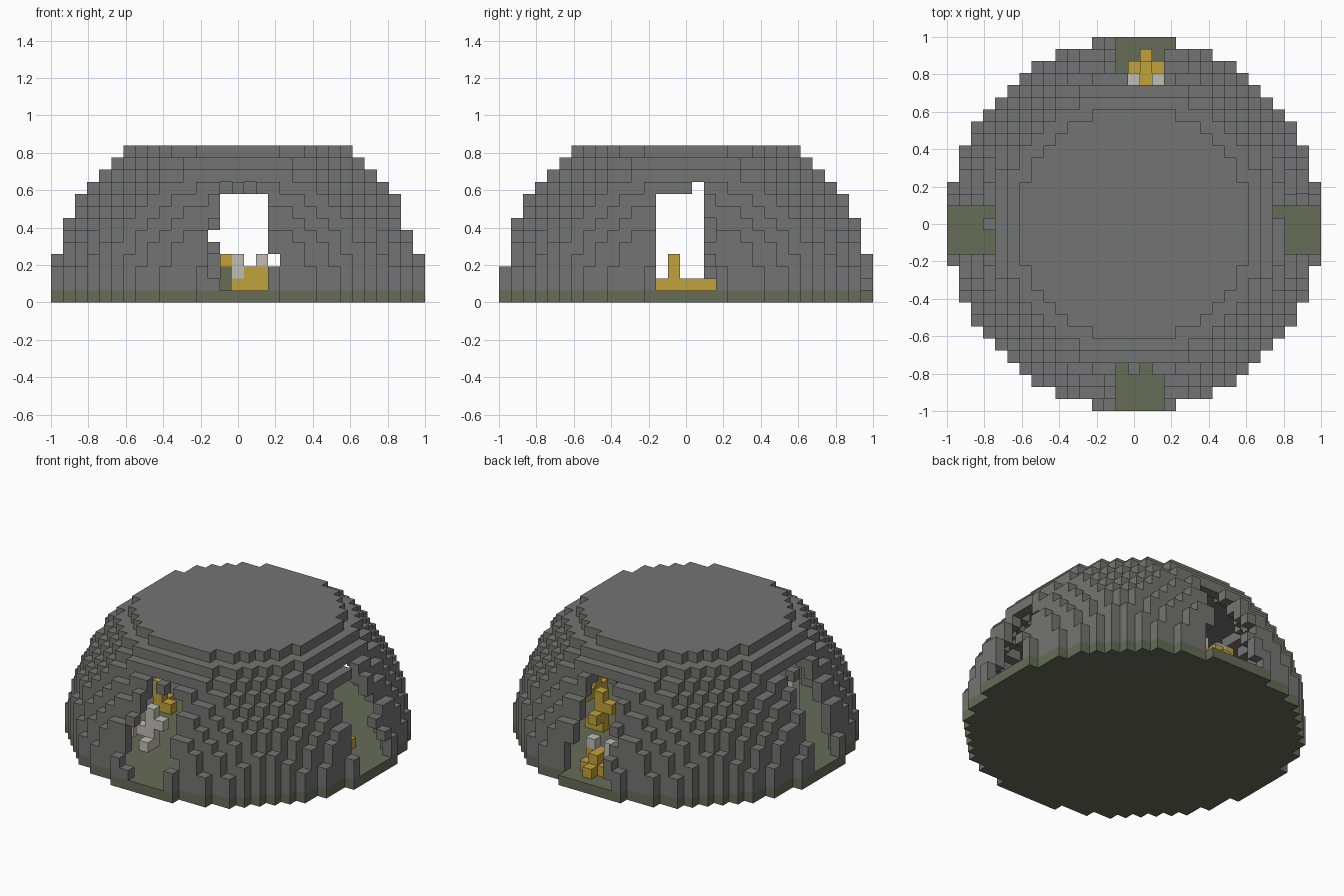
import bpy
import bmesh
from mathutils import Vector

cube = bpy.data.objects.get("Cube")
if cube:
    bpy.data.objects.remove(cube, do_unlink=True)

N = 31                    # blocks across the base
S = 2 / N                 # block size
OUTER = 15.5 ** 2
INNER = 14.5 ** 2
TOP = 12                  # layer of the flat roof
SPAN = range(-15, 16)


def material(name, colour):
    m = bpy.data.materials.new(name)
    m.use_nodes = True
    m.diffuse_color = (*colour, 1)
    bsdf = m.node_tree.nodes["Principled BSDF"]
    bsdf.inputs["Base Color"].default_value = (*colour, 1)
    bsdf.inputs["Roughness"].default_value = 0.9
    return m


rock = material("grey_rock", (0.175, 0.175, 0.172))
moss = material("moss_green", (0.133, 0.150, 0.095))
gold = material("gold", (0.53, 0.36, 0.045))
pale = material("pale_crystal", (0.53, 0.52, 0.46))


def column(x, y, low, high):
    return {(x, y, z) for z in range(low, high + 1)}


def place(side, across, out, z):
    """Block on one side: 'across' runs along the wall, 'out' from the centre."""
    return {"front": (across, -out, z), "back": (across, out, z),
            "east": (out, across, z), "west": (-out, across, z)}[side]


# Mossy ground disc
ground = {(x, y, 0) for x in SPAN for y in SPAN if x * x + y * y <= OUTER}

# Hollow dome, one block thick, closed with a flat roof
dome = set()
for x in SPAN:
    for y in SPAN:
        for z in range(1, TOP + 1):
            d = x * x + y * y + z * z
            if d <= OUTER and (d > INNER or z == TOP):
                dome.add((x, y, z))


def carve(side, across, low, high):
    for z in range(low, high + 1):
        for out in range(9, 16):
            dome.discard(place(side, across, out, z))


# Four doorways
for side, start in (("front", -1), ("back", -1), ("east", -2), ("west", -2)):
    for across in range(start, start + 4):
        carve(side, across, 1, 8)

# Broken upper edges of the doorways
for side, gaps in (("front", (-1, 1)), ("back", (0, 1, 2)),
                   ("east", (1,)), ("west", (-2, -1, 1))):
    for across in gaps:
        carve(side, across, 9, 9)

# Broken jambs
for side, across, low, high in (("front", -2, 2, 5), ("front", 3, 3, 3),
                                ("back", -2, 1, 1), ("back", -2, 5, 5),
                                ("back", 3, 1, 3), ("east", 2, 1, 2),
                                ("east", 2, 5, 6)):
    carve(side, across, low, high)
dome.add((1, 10, 9))

# Gold deposits at the back, both sides and inside
gold_blocks = {(x, 13, 1) for x in range(3)} | {(1, 14, 1), (2, 12, 1), (0, 12, 1)}
gold_blocks |= column(1, 12, 1, 2) | {(1, 13, 2), (2, 12, 2), (-1, 12, 3)}
gold_blocks |= {(11, y, 1) for y in range(-2, 3)} | column(11, -1, 2, 3)
gold_blocks |= {(-11, -2, 1)} | column(-11, -1, 1, 3)
gold_blocks |= column(-8, -1, 1, 3) | {(-8, 0, 1), (-7, -1, 1)}
gold_blocks |= column(6, 5, 1, 4) | {(6, 6, 2), (7, 5, 1), (5, 5, 3)}

# Pale crystals
pale_blocks = column(0, 12, 2, 3) | {(2, 12, 3)}
pale_blocks |= column(-4, -8, 1, 4) | {(-5, -8, 2), (-4, -9, 1), (-3, -8, 3)}
pale_blocks |= column(-7, -7, 1, 4) | {(-7, -6, 2)}

# Mossy stump
stump = column(-1, 12, 1, 2)

PARTS = (("ground_disc", ground, moss), ("rock_dome", dome, rock),
         ("gold_deposits", gold_blocks, gold),
         ("pale_crystals", pale_blocks, pale), ("mossy_stump", stump, moss))
solid = set().union(*(blocks for _, blocks, _ in PARTS))


def build(name, blocks, mat):
    """Mesh only the exposed sides of a set of blocks."""
    bm = bmesh.new()
    verts = {}

    def vert(corner):
        key = tuple(round(c * 2) for c in corner)
        if key not in verts:
            verts[key] = bm.verts.new((corner + Vector((0, 0, 0.5))) * S)
        return verts[key]

    for b in sorted(blocks):
        for axis in range(3):
            for sign in (-1, 1):
                n = Vector((0, 0, 0))
                n[axis] = sign
                if tuple(int(b[i] + n[i]) for i in range(3)) in solid:
                    continue
                u = Vector((0, 0, 0))
                u[(axis + 1) % 3] = 1
                v = n.cross(u)
                c = Vector(b) + n / 2
                bm.faces.new([vert(c + (u * i + v * j) / 2)
                              for i, j in ((-1, -1), (1, -1), (1, 1), (-1, 1))])
    mesh = bpy.data.meshes.new(name)
    bm.to_mesh(mesh)
    bm.free()
    mesh.materials.append(mat)
    bpy.context.collection.objects.link(bpy.data.objects.new(name, mesh))


for part in PARTS:
    build(*part)
